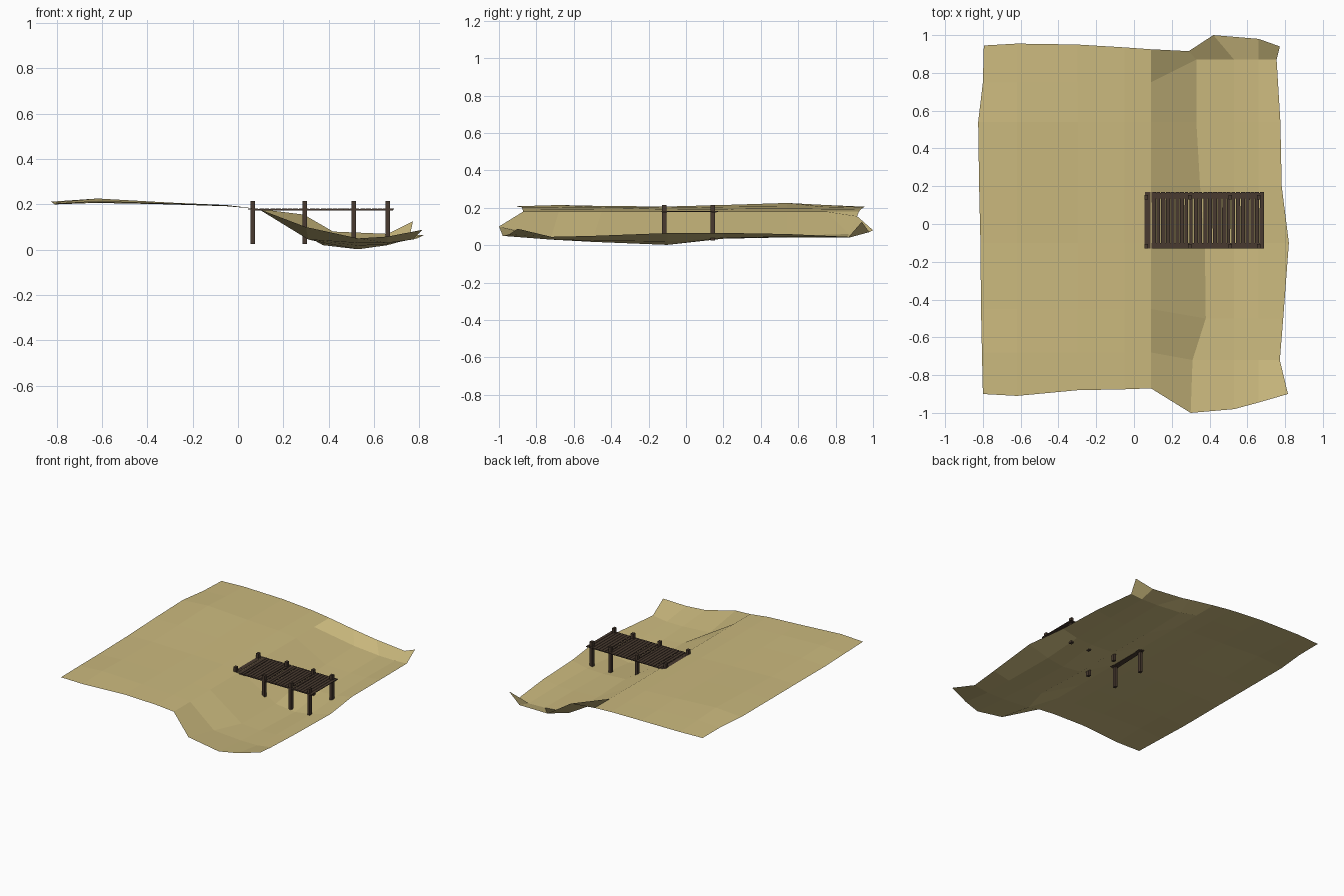
import bpy, bmesh, random
random.seed(4)


def material(name, rgb):
    m = bpy.data.materials.new(name)
    m.diffuse_color = (*rgb, 1)
    return m


sand = material("sand", (0.60, 0.49, 0.21))
wood = material("dark wood", (0.065, 0.042, 0.029))


def finish(name, bm, mat):
    me = bpy.data.meshes.new(name)
    bm.to_mesh(me)
    bm.free()
    me.materials.append(mat)
    ob = bpy.data.objects.new(name, me)
    bpy.context.collection.objects.link(ob)


def box(bm, x0, x1, y0, y1, z0, z1, skew=0.0):
    vs = bmesh.ops.create_cube(bm, size=1)["verts"]
    for v in vs:
        v.co = ((x0 if v.co.x < 0 else x1) + (skew if v.co.y > 0 else 0),
                y0 if v.co.y < 0 else y1, z0 if v.co.z < 0 else z1)


# shore: upper plateau, bank lip, bank toe, low bed and rising outer edge
# each row: y of plateau, y of bed, left x, toe x, right x
rows = [(-0.89, -0.98, -0.80, 0.30, 0.815), (-0.68, -0.72, -0.805, 0.31, 0.772),
        (-0.45, -0.50, -0.81, 0.38, 0.79), (-0.10, -0.10, -0.813, 0.375, 0.82),
        (0.20, 0.20, -0.82, 0.35, 0.782), (0.54, 0.54, -0.825, 0.33, 0.775),
        (0.75, 0.87, -0.80, 0.33, 0.755), (0.95, 0.97, -0.795, 0.29, 0.772)]
# heights: left, x=-0.62, x=-0.3, x=-0.05, lip, toe, bed 1, bed 2, right
heights = [(0.205, 0.208, 0.205, 0.195, 0.18, 0.10, 0.050, 0.058, 0.088),
           (0.203, 0.215, 0.205, 0.194, 0.18, 0.045, 0.030, 0.030, 0.045),
           (0.200, 0.210, 0.203, 0.192, 0.18, 0.030, 0.018, 0.024, 0.050),
           (0.203, 0.207, 0.200, 0.192, 0.18, 0.020, 0.002, 0.020, 0.065),
           (0.208, 0.215, 0.205, 0.194, 0.18, 0.045, 0.035, 0.040, 0.066),
           (0.212, 0.226, 0.208, 0.197, 0.18, 0.050, 0.042, 0.045, 0.060),
           (0.208, 0.215, 0.204, 0.194, 0.18, 0.060, 0.043, 0.040, 0.045),
           (0.205, 0.206, 0.202, 0.192, 0.18, 0.155, 0.080, 0.070, 0.125)]
bm = bmesh.new()
grid = []
for i, ((yp, yb, xl, xt, xr), hs) in enumerate(zip(rows, heights)):
    xs = [xl, -0.62, -0.3, -0.05, 0.09, xt, 0.53, 0.66, xr]
    ys = [yp] * 4 + [yp, yb, yb, yb, yb]
    if i == 0:                      # curved front edge
        ys = [-0.90, -0.91, -0.88, -0.875, -0.87, -1.0, -0.98, -0.945, -0.90]
    if i == len(rows) - 1:          # notched back edge
        xs[6] = 0.42
        ys = [0.945, 0.955, 0.95, 0.935, 0.925, 0.915, 1.0, 0.98, 0.94]
    grid.append([bm.verts.new(c) for c in zip(xs, ys, hs)])
for a, b in zip(grid, grid[1:]):
    for j in range(len(a) - 1):
        bm.faces.new((a[j], a[j + 1], b[j + 1], b[j]))
finish("shore", bm, sand)

# deck planks laid across the jetty
bm = bmesh.new()
count = 26
pitch = (0.69 - 0.045) / count
for k in range(count):
    x = 0.045 + k * pitch
    gap = 0.007 if k in (1, 3, 9, 10, 12, 18, 19) else 0.003
    box(bm, x, x + pitch - gap, -0.13, 0.17, 0.178, 0.183,
        0.010 if k == 0 else random.uniform(-0.001, 0.001))
finish("deck_planks", bm, wood)

# long stringers under the plank ends
bm = bmesh.new()
for y in (-0.115, 0.15):
    box(bm, 0.06, 0.685, y - 0.014, y + 0.014, 0.174, 0.179)
finish("deck_stringers", bm, wood)

# square posts in two rows
bm = bmesh.new()
for x in (0.065, 0.295, 0.51, 0.66):
    for y in (-0.117, 0.142):
        box(bm, x - 0.01, x + 0.01, y - 0.012, y + 0.012, 0.025, 0.216)
finish("support_posts", bm, wood)
